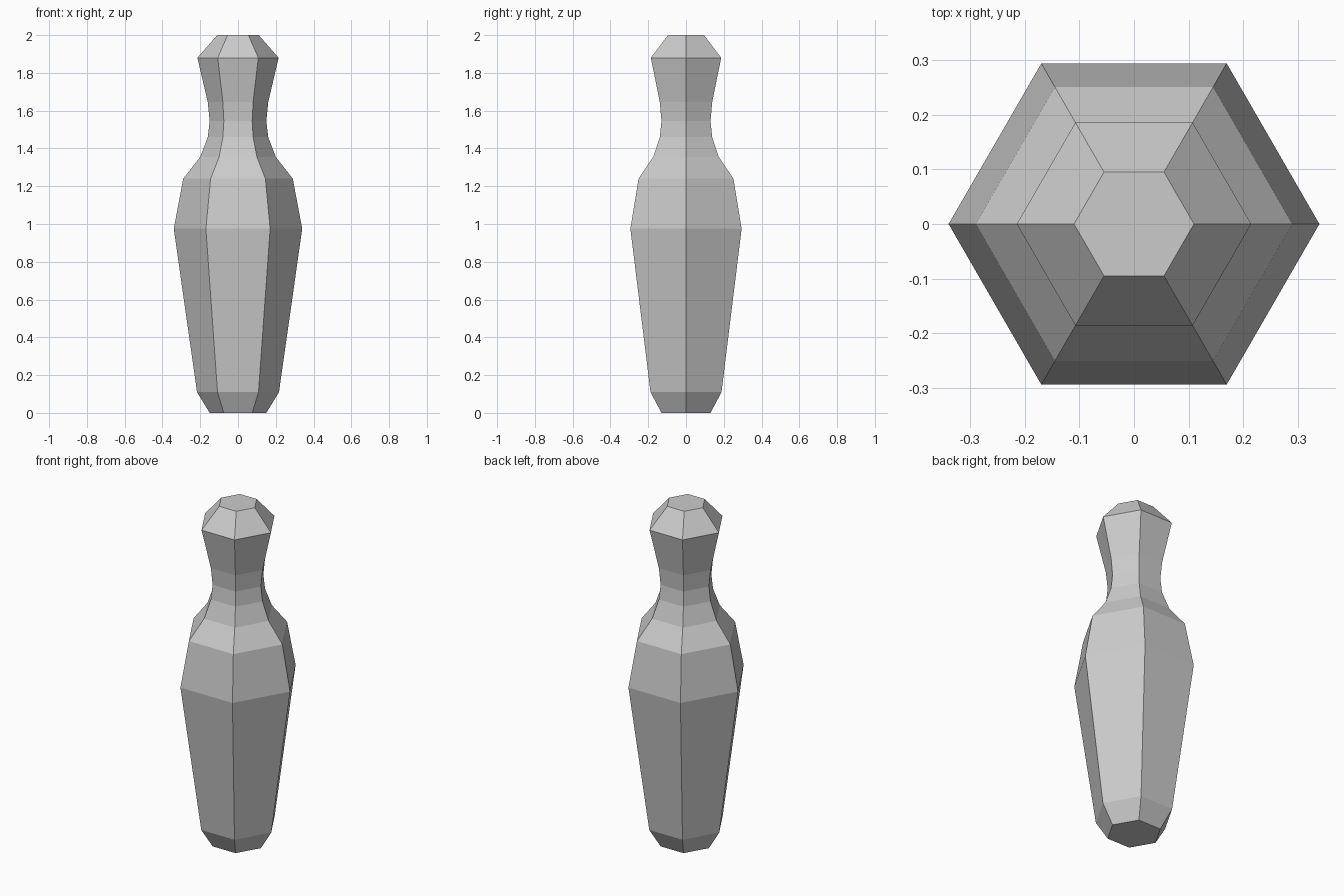
import bpy
import bmesh
from math import cos, sin, pi

cube = bpy.data.objects.get("Cube")
if cube:
    bpy.data.objects.remove(cube, do_unlink=True)

SIDES = 6
# Pin profile from base to crown: (corner radius, height)
PROFILE = [(0.15, 0), (0.217, 0.11), (0.34, 0.975), (0.29, 1.24), (0.2, 1.355),
           (0.16, 1.46), (0.15, 1.545), (0.16, 1.645), (0.215, 1.88), (0.11, 2)]

# Plain grey paint
grey = bpy.data.materials.new("light_grey")
grey.use_nodes = True
colour = (0.6, 0.6, 0.6, 1)
grey.diffuse_color = colour
grey.node_tree.nodes["Principled BSDF"].inputs["Base Color"].default_value = colour

# Six-sided body: one ring per profile point, bridged and capped
bm = bmesh.new()
rings = []
for radius, height in PROFILE:
    angles = [2 * pi * i / SIDES for i in range(SIDES)]
    rings.append([bm.verts.new((radius * cos(a), radius * sin(a), height)) for a in angles])
for low, high in zip(rings, rings[1:]):
    for i in range(SIDES):
        j = (i + 1) % SIDES
        bm.faces.new((low[i], low[j], high[j], high[i]))
bm.faces.new(rings[0][::-1])
bm.faces.new(rings[-1])

mesh = bpy.data.meshes.new("bowling_pin")
bm.to_mesh(mesh)
bm.free()
mesh.materials.append(grey)
pin = bpy.data.objects.new("bowling_pin", mesh)
bpy.context.collection.objects.link(pin)
